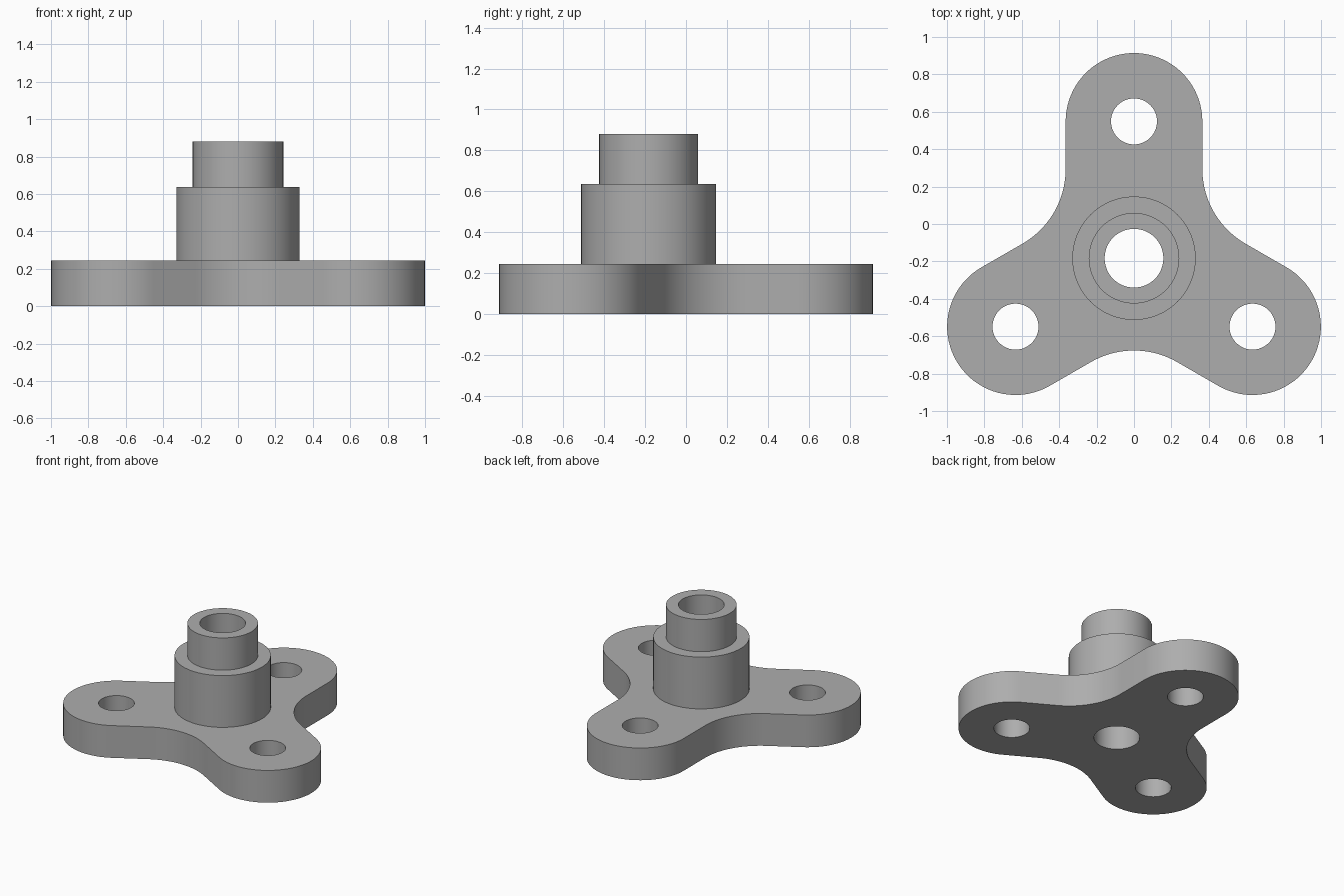
import bpy
import bmesh
from math import cos, sin, pi, radians
from mathutils import Vector

cube = bpy.data.objects.get("Cube")
if cube:
    bpy.data.objects.remove(cube, do_unlink=True)

CENTRE = Vector((0, -0.183, 0))
FLANGE_H, HUB_H, TOP_H = 0.244, 0.636, 0.88
HUB_R, NECK_R, BORE_R = 0.33, 0.242, 0.157
ARM, LOBE_R, HOLE_R = 0.7315, 0.3655, 0.123
FILLET_R = 0.461
FILLET_D = (LOBE_R + FILLET_R) / cos(radians(30))

grey = bpy.data.materials.new("plain_grey")
grey.use_nodes = True
colour = (0.42, 0.42, 0.42, 1)
grey.diffuse_color = colour
grey.node_tree.nodes["Principled BSDF"].inputs["Base Color"].default_value = colour


def polar(radius, angle):
    return Vector((radius * cos(angle), radius * sin(angle), 0))


def arc(centre, radius, start, end, steps):
    return [centre + polar(radius, start + (end - start) * i / steps)
            for i in range(steps + 1)]


def finish(bm, name):
    bmesh.ops.recalc_face_normals(bm, faces=bm.faces)
    mesh = bpy.data.meshes.new(name)
    bm.to_mesh(mesh)
    bm.free()
    mesh.materials.append(grey)
    obj = bpy.data.objects.new(name, mesh)
    obj.location = CENTRE
    bpy.context.collection.objects.link(obj)
    bpy.ops.object.select_all(action="DESELECT")
    obj.select_set(True)
    bpy.context.view_layer.objects.active = obj
    bpy.ops.object.shade_smooth_by_angle(angle=radians(30))


def add_loop(bm, points):
    verts = [bm.verts.new(p) for p in points]
    return [bm.edges.new((v, verts[i - 1])) for i, v in enumerate(verts)]


# Three-lobed flange: rounded arm ends joined by concave fillets
outline, loops = [], [arc(Vector(), BORE_R, 0, 2 * pi, 64)[:-1]]
for k in range(3):
    a = pi / 2 + k * 2 * pi / 3
    tip = polar(ARM, a)
    outline += arc(tip, LOBE_R, a - pi / 2, a + pi / 2, 40)
    mid = a + pi / 3
    outline += arc(polar(FILLET_D, mid), FILLET_R,
                   mid + pi + pi / 6, mid + pi - pi / 6, 20)
    loops.append(arc(tip, HOLE_R, 0, 2 * pi, 48)[:-1])
loops.append(outline)

bm = bmesh.new()
edges = [e for points in loops for e in add_loop(bm, points)]
bmesh.ops.triangle_fill(bm, edges=edges, use_beauty=True, normal=(0, 0, 1))
raised = bmesh.ops.extrude_face_region(bm, geom=bm.faces[:], use_keep_orig=True)
bmesh.ops.translate(bm, vec=(0, 0, FLANGE_H),
                    verts=[g for g in raised["geom"] if isinstance(g, bmesh.types.BMVert)])
finish(bm, "flange")

# Stepped hub with a through bore, turned from one profile
profile = [(BORE_R, FLANGE_H), (BORE_R, TOP_H), (NECK_R, TOP_H),
           (NECK_R, HUB_H), (HUB_R, HUB_H), (HUB_R, FLANGE_H)]
bm = bmesh.new()
verts = [bm.verts.new((r, 0, z)) for r, z in profile]
ring = [bm.edges.new((v, verts[i - 1])) for i, v in enumerate(verts)]
bmesh.ops.spin(bm, geom=verts + ring, axis=(0, 0, 1), cent=(0, 0, 0),
               angle=2 * pi, steps=64, use_merge=True)
bmesh.ops.remove_doubles(bm, verts=bm.verts, dist=0.0001)
finish(bm, "stepped_hub")
